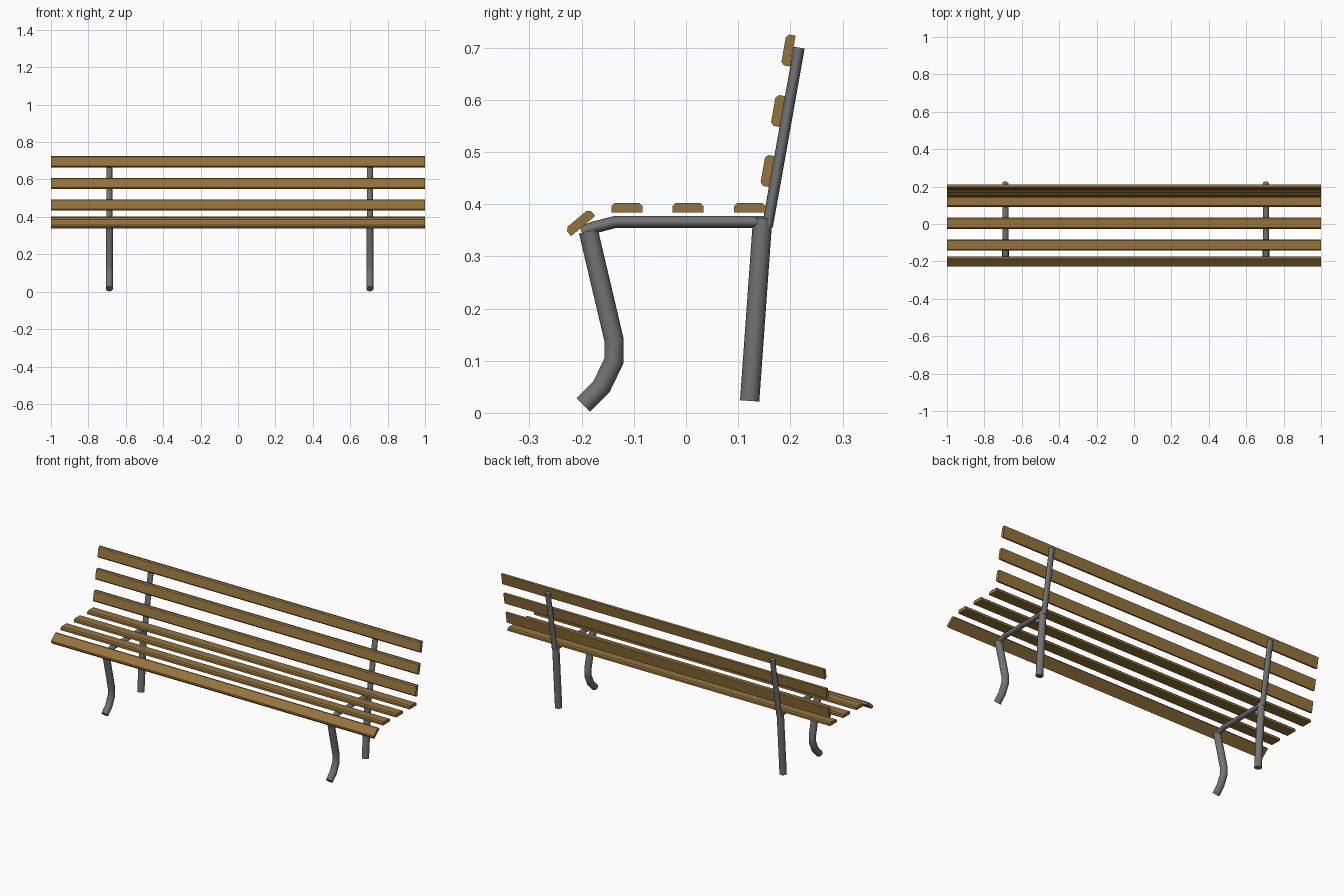
import bpy, bmesh
from math import radians, cos, sin, pi
from mathutils import Vector, Matrix

cube = bpy.data.objects.get("Cube")
if cube:
    bpy.data.objects.remove(cube, do_unlink=True)


def material(name, rgb):
    m = bpy.data.materials.new(name)
    m.use_nodes = True
    m.diffuse_color = (*rgb, 1)
    m.node_tree.nodes["Principled BSDF"].inputs["Base Color"].default_value = (*rgb, 1)
    return m


wood = material("brown wood", (0.30, 0.175, 0.045))
steel = material("grey steel", (0.17, 0.17, 0.17))


def finish(name, bm, mat):
    bmesh.ops.recalc_face_normals(bm, faces=bm.faces)
    mesh = bpy.data.meshes.new(name)
    bm.to_mesh(mesh)
    bm.free()
    mesh.materials.append(mat)
    obj = bpy.data.objects.new(name, mesh)
    bpy.context.collection.objects.link(obj)
    return obj


def slat(name, y, z, tilt):
    """Plank along x with chamfered outer edges, tilted in the side plane."""
    w, t, c = 0.030, 0.009, 0.006
    profile = [(-w, -t), (w, -t), (w, t - c), (w - c, t), (c - w, t), (-w, t - c)]
    bm = bmesh.new()
    face = bm.faces.new([bm.verts.new((-1, a, b)) for a, b in profile])
    ext = bmesh.ops.extrude_face_region(bm, geom=[face])
    bmesh.ops.translate(bm, vec=(2, 0, 0),
                        verts=[v for v in ext["geom"] if isinstance(v, bmesh.types.BMVert)])
    bm.transform(Matrix.Translation((0, y, z)) @ Matrix.Rotation(radians(tilt), 4, "X"))
    return finish(name, bm, wood)


def tube(name, x, path, rx, r, sides=16):
    """Capped tube with mitred bends along a (y, z) path; rx is its half width in x."""
    pts = [Vector(p) for p in path]
    dirs = [(b - a).normalized() for a, b in zip(pts, pts[1:])]
    bm = bmesh.new()
    rings = []
    for i, p in enumerate(pts):
        before, after = dirs[max(i - 1, 0)], dirs[min(i, len(dirs) - 1)]
        mid = (before + after).normalized()
        normal = Vector((-mid.y, mid.x)) * (r / mid.dot(after))
        ring = []
        for k in range(sides):
            a = 2 * pi * k / sides
            q = p + normal * sin(a)
            ring.append(bm.verts.new((x + rx * cos(a), q.x, q.y)))
        rings.append(ring)
    for low, high in zip(rings, rings[1:]):
        for k in range(sides):
            n = (k + 1) % sides
            bm.faces.new((low[k], low[n], high[n], high[k]))
    bm.faces.new(rings[0])
    bm.faces.new(rings[-1])
    obj = finish(name, bm, steel)
    bpy.ops.object.select_all(action="DESELECT")
    obj.select_set(True)
    bpy.context.view_layer.objects.active = obj
    bpy.ops.object.shade_smooth_by_angle(angle=radians(40))


# Seat and backrest planks
slat("front_edge_slat", -0.203, 0.365, 40)
for i, y in enumerate((-0.113, 0.004, 0.122)):
    slat(f"seat_slat_{i + 1}", y, 0.393, 0)
for i, (y, z) in enumerate(((0.156, 0.464), (0.176, 0.579), (0.196, 0.695))):
    slat(f"back_slat_{i + 1}", y, z, 80)

# Tubular side frames
for side, x in (("right", -0.688), ("left", 0.705)):
    tube(f"{side}_front_leg", x, [(-0.197, 0.015), (-0.162, 0.05), (-0.138, 0.10),
                                  (-0.138, 0.14), (-0.187, 0.348)], 0.019, 0.0185)
    tube(f"{side}_rear_leg", x, [(0.122, 0.023), (0.147, 0.373)], 0.019, 0.0185)
    tube(f"{side}_seat_rail", x, [(-0.20, 0.347), (-0.178, 0.355), (-0.135, 0.366),
                                  (0.16, 0.366)], 0.016, 0.0115)
    tube(f"{side}_back_post", x, [(0.156, 0.357), (0.217, 0.70)], 0.016, 0.0105)
